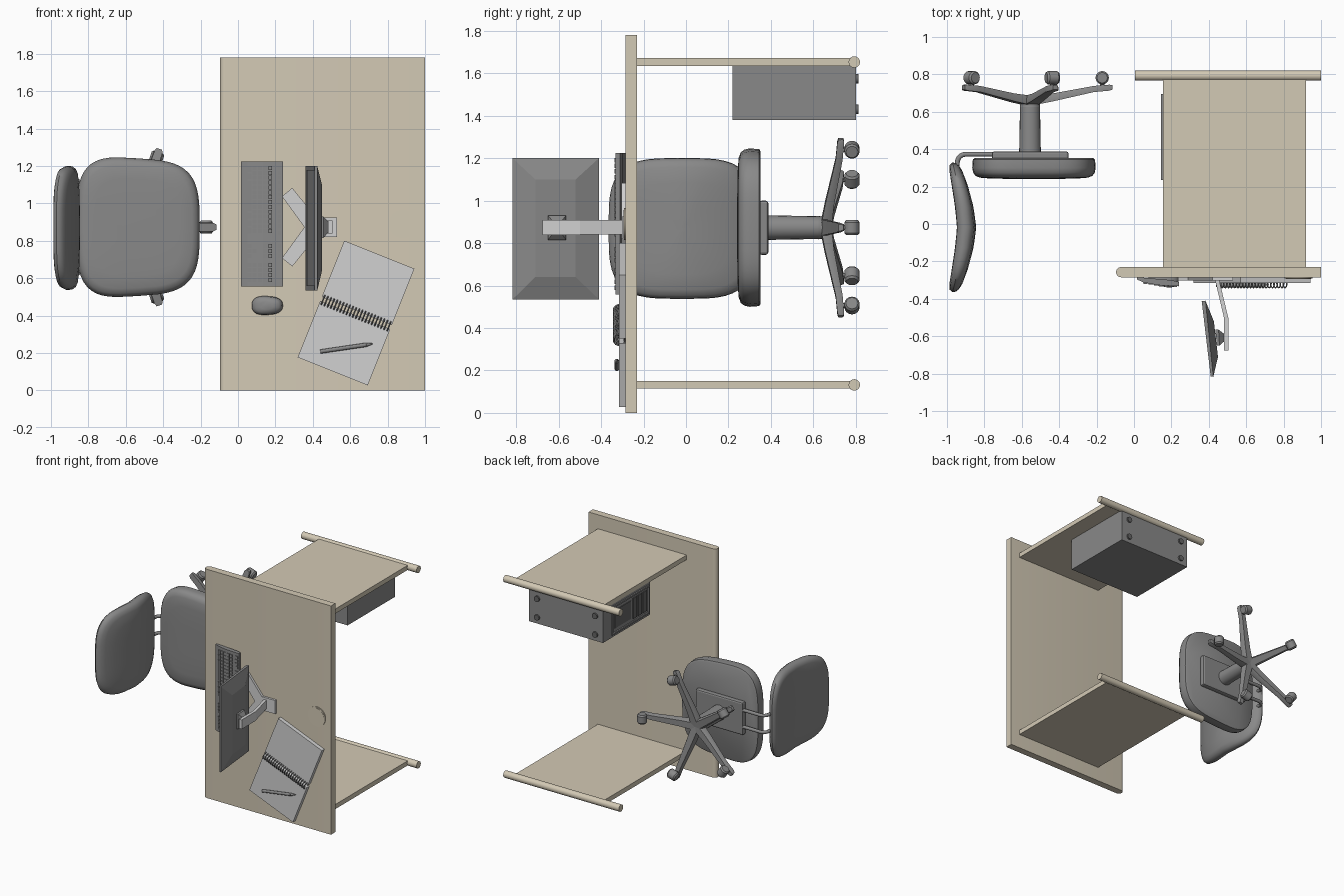
import bpy, bmesh, math
from mathutils import Vector, Matrix

if "Cube" in bpy.data.objects:
    bpy.data.objects.remove(bpy.data.objects["Cube"])


def material(name, rgb):
    m = bpy.data.materials.new(name)
    m.diffuse_color = (*rgb, 1)
    m.use_nodes = True
    m.node_tree.nodes["Principled BSDF"].inputs["Base Color"].default_value = m.diffuse_color
    return m


BEIGE = material("desk_beige", (0.65, 0.585, 0.46))
GREY = material("mid_grey", (0.25, 0.25, 0.25))
LIGHT = material("light_grey", (0.64, 0.64, 0.64))
DARK = material("dark_grey", (0.13, 0.13, 0.13))


def finish(name, bm, mat, smooth=None):
    bmesh.ops.recalc_face_normals(bm, faces=bm.faces)
    me = bpy.data.meshes.new(name)
    bm.to_mesh(me)
    bm.free()
    ob = bpy.data.objects.new(name, me)
    bpy.context.collection.objects.link(ob)
    me.materials.append(mat)
    if smooth:
        bpy.ops.object.select_all(action='DESELECT')
        ob.select_set(True)
        bpy.context.view_layer.objects.active = ob
        bpy.ops.object.shade_smooth_by_angle(angle=math.radians(smooth))
    return ob


def add_box(bm, x, y, z, mat=None):
    m = Matrix.Translation((sum(x) / 2, sum(y) / 2, sum(z) / 2)) @ Matrix.Diagonal(
        (x[1] - x[0], y[1] - y[0], z[1] - z[0], 1))
    bmesh.ops.create_cube(bm, size=1, matrix=(mat or Matrix()) @ m)


def box(name, x, y, z, mat, bevel=0):
    bm = bmesh.new()
    add_box(bm, x, y, z)
    if bevel:
        bmesh.ops.bevel(bm, geom=bm.edges[:], offset=bevel, segments=2, affect='EDGES', profile=0.5)
    return finish(name, bm, mat)


def add_loft(bm, rings):
    rows = [[bm.verts.new(p) for p in r] for r in rings]
    n = len(rows[0])
    for a, b in zip(rows, rows[1:]):
        for i in range(n):
            bm.faces.new((a[i], a[(i + 1) % n], b[(i + 1) % n], b[i]))
    bm.faces.new(rows[0])
    bm.faces.new(rows[-1])


def loft(name, rings, mat, smooth=None):
    bm = bmesh.new()
    add_loft(bm, rings)
    return finish(name, bm, mat, smooth)


def prism(name, pts, z0, z1, mat, smooth=None):
    return loft(name, [[(x, y, z) for x, y in pts] for z in (z0, z1)], mat, smooth)


def add_cyl(bm, a, b, r1, r2=None, seg=16):
    a, b = Vector(a), Vector(b)
    rot = (b - a).to_track_quat('Z', 'Y').to_matrix().to_4x4()
    bmesh.ops.create_cone(bm, cap_ends=True, segments=seg, radius1=r1, radius2=r1 if r2 is None else r2,
                          depth=(b - a).length, matrix=Matrix.Translation((a + b) / 2) @ rot)


def cyl(name, a, b, r1, mat, r2=None, seg=16):
    bm = bmesh.new()
    add_cyl(bm, a, b, r1, r2, seg)
    return finish(name, bm, mat, 40)


def superellipse(n, power):
    out = []
    for i in range(n):
        c, s = math.cos(2 * math.pi * i / n), math.sin(2 * math.pi * i / n)
        out.append((math.copysign(abs(c) ** (2 / power), c), math.copysign(abs(s) ** (2 / power), s)))
    return out


# --- desk, lying on its side: top with a bullnose edge, two panels, foot bars
nose = [(-0.068 - 0.028 * math.sin(t), -0.2575 + 0.0275 * math.cos(t))
        for t in [math.pi * i / 10 for i in range(11)]]
prism("desk_top", nose + [(1.0, -0.285), (1.0, -0.23)], 0, 1.78, BEIGE, 30)
for side, z in (("upper", 1.653), ("lower", 0.132)):
    box(side + "_panel", (0.155, 0.92), (-0.231, 0.79), (z - 0.018, z + 0.018), BEIGE)
    cyl(side + "_foot_bar", (0.005, 0.793, z), (1.0, 0.793, z), 0.027, BEIGE)
bm = bmesh.new()                                   # cable cover ring
for r, y in ((0.075, -0.292), (0.066, -0.294)):
    add_cyl(bm, (0.88, -0.28, 0.89), (0.88, y, 0.89), r, seg=28)
finish("cable_cover", bm, BEIGE, 30)

# --- computer case hung under the upper panel
box("computer_case", (0.155, 0.79), (0.22, 0.8), (1.38, 1.636), GREY)
bm = bmesh.new()
for y in ((0.235, 0.25), (0.68, 0.695)):
    add_box(bm, (0.145, 0.156), y, (1.4, 1.62))
for z in ((1.4, 1.412), (1.608, 1.62)):
    add_box(bm, (0.145, 0.156), (0.235, 0.695), z)
finish("case_front_frame", bm, GREY)
bm = bmesh.new()
for y in (0.27, 0.33, 0.39):
    add_box(bm, (0.148, 0.156), (y, y + 0.045), (1.43, 1.59))
add_box(bm, (0.150, 0.156), (0.46, 0.66), (1.44, 1.58))
finish("case_drive_covers", bm, DARK)
bm = bmesh.new()
for x in (0.22, 0.72):
    for z in (1.43, 1.575):
        add_cyl(bm, (x, 0.798, z), (x, 0.812, z), 0.022)
finish("case_feet", bm, DARK, 40)

# --- office chair, lying on its back side (its up direction is -y)
HX, HZ = -0.556, 0.873
outline = superellipse(48, 3.6)


def seat_ring(y, s):
    return [(-0.535 + 0.33 * s * a, y, HZ + (0.368 - 0.022 * a) * s * b) for a, b in outline]


loft("seat", [seat_ring(y, s) for y, s in ((0.352, 0.96), (0.345, 0.99), (0.30, 1.0), (0.275, 0.985),
     (0.258, 0.95), (0.248, 0.88), (0.243, 0.7), (0.241, 0.35))], GREY, 40)


def back_ring(dx, s):
    pts = []
    for a, b in outline:
        t = abs(a * s)
        w = 1 - 0.3 * t * t
        pts.append((-0.897 - 0.065 * t ** 1.5 + dx * w, -0.018 + 0.347 * a * s, 0.869 + 0.332 * b * s))
    return pts


loft("backrest", [back_ring(d, s) for d, s in ((-0.05, 0.05), (-0.05, 0.35), (-0.05, 0.65), (-0.048, 0.88),
     (-0.038, 0.96), (-0.012, 1.0), (0.012, 0.99), (0.03, 0.95), (0.041, 0.87), (0.048, 0.65),
     (0.051, 0.35), (0.052, 0.05))], GREY, 50)
box("seat_plate", (-0.76, -0.35), (0.345, 0.388), (0.745, 1.0), GREY, 0.012)

for i, z in enumerate((0.808, 0.938)):             # bent rods that carry the backrest
    cu = bpy.data.curves.new("rod_path", 'CURVE')
    cu.dimensions = '3D'
    cu.bevel_depth, cu.bevel_resolution = 0.013, 2
    sp = cu.splines.new('POLY')
    pts = [(-0.70, 0.373)] + [(-0.90 - 0.045 * math.sin(t), 0.328 + 0.045 * math.cos(t))
                              for t in [math.pi / 2 * k / 5 for k in range(6)]] + [(-0.945, 0.27)]
    sp.points.add(len(pts) - 1)
    for p, (x, y) in zip(sp.points, pts):
        p.co = (x, y, z, 1)
    cu.materials.append(GREY)
    rod = bpy.data.objects.new(f"backrest_rod_{i + 1}", cu)
    bpy.context.collection.objects.link(rod)

cyl("chair_column", (HX, 0.38, HZ), (HX, 0.655, HZ), 0.058, GREY, 0.053, 20)
cyl("chair_hub", (HX, 0.625, HZ), (HX, 0.68, HZ), 0.055, GREY, 0.045, 20)
for i in range(5):                                  # star base and casters
    rot = Matrix.Translation((HX, 0, HZ)) @ Matrix.Rotation(-math.radians(72 * i), 4, 'Y')
    rings = [[rot @ Vector(p) for p in ((r, y0, -w), (r, y0, w), (r, (y0 + y1) / 2, w), (r, y1, w * 0.7),
              (r, y1, -w * 0.7), (r, (y0 + y1) / 2, -w))]
             for r, w, y0, y1 in ((0, 0.04, 0.632, 0.685), (0.12, 0.034, 0.655, 0.698),
                                  (0.34, 0.024, 0.705, 0.738), (0.425, 0.022, 0.713, 0.745),
                                  (0.44, 0.015, 0.718, 0.742))]
    loft(f"base_leg_{i + 1}", rings, GREY, 30)
    bm = bmesh.new()
    for a, b, r1, r2 in ((-0.035, -0.025, 0.028, 0.036), (-0.025, 0.025, 0.036, 0.036),
                         (0.025, 0.035, 0.036, 0.028)):
        add_cyl(bm, rot @ Vector((0.386, 0.782, a)), rot @ Vector((0.386, 0.782, b)), r1, r2)
    add_cyl(bm, rot @ Vector((0.386, 0.72, 0)), rot @ Vector((0.386, 0.76, 0)), 0.012)
    finish(f"caster_{i + 1}", bm, GREY, 35)

# --- monitor: tilted screen with a stepped back, on a forked stand
def screen_ring(p, q, z0, z1):
    return [(*p, z0), (*p, z1), (*q, z1), (*q, z0)]


loft("monitor", [screen_ring((0.371, -0.435), (0.413, -0.79), 0.56, 1.175),
                 screen_ring((0.366, -0.433), (0.408, -0.793), 0.56, 1.175),
                 screen_ring((0.362, -0.412), (0.410, -0.815), 0.535, 1.2),
                 screen_ring((0.382, -0.410), (0.424, -0.817), 0.535, 1.2),
                 screen_ring((0.427, -0.52), (0.449, -0.71), 0.64, 1.1)], GREY)
loft("monitor_mount", [screen_ring((0.435, -0.565), (0.443, -0.65), 0.815, 0.93),
                       screen_ring((0.452, -0.565), (0.457, -0.65), 0.815, 0.93),
                       screen_ring((0.485, -0.59), (0.485, -0.625), 0.85, 0.9)], GREY)
box("stand_head", (0.482, 0.505), (-0.675, -0.5), (0.838, 0.91), LIGHT)
prism("stand_arm", [(0.43, -0.285), (0.452, -0.285), (0.505, -0.505), (0.482, -0.505)], 0.84, 0.908, LIGHT)
box("stand_foot", (0.36, 0.53), (-0.302, -0.284), (0.82, 0.925), LIGHT)
for name, s in (("upper", 1), ("lower", -1)):
    fork = [(0.42, 0.0), (0.42, 0.05), (0.29, 0.21), (0.235, 0.165), (0.355, 0.0)]
    loft(f"stand_fork_{name}", [[(x, y, 0.873 + s * z) for x, z in fork] for y in (-0.284, -0.303)], LIGHT)

# --- keyboard
prism("keyboard", [(0.015, -0.284), (0.015, -0.296), (0.05, -0.312), (0.13, -0.327), (0.24, -0.333),
                   (0.24, -0.31), (0.2, -0.3)], 0.557, 1.224, GREY)
bm = bmesh.new()
for row, x in enumerate((0.05, 0.078, 0.106, 0.134, 0.162, 0.21)):
    top = -0.318 - 0.02 * min(1, (x - 0.04) / 0.12)
    cols = [(1.2 - 0.026 * k, 0.021) for k in range(14)]
    if row == 0:
        cols = [(1.2, 0.032), (1.16, 0.03), (1.12, 0.16), (0.95, 0.03), (0.91, 0.03), (0.87, 0.03)]
    elif row == 5:
        cols = [(1.2 - 0.026 * k - 0.012 * (k // 4), 0.021) for k in range(13)]
    if row != 2:
        cols += [(0.782 - 0.026 * k, 0.021) for k in range(3) if row != 1 or k == 1]
    if row != 5:
        cols += [(0.682 - 0.027 * k, 0.021) for k in range(4)]
    for z, w in cols:
        add_box(bm, (x, x + 0.021), (top, top + 0.022), (z - w, z))
finish("keys", bm, GREY)

# --- mouse
mouse = superellipse(28, 2.6)
loft("mouse", [[(0.157 + 0.083 * s * a, y - 0.006 * a * (y < -0.3), 0.454 + 0.05 * s * b * (1 - 0.08 * a))
                for a, b in mouse] for y, s in ((-0.284, 0.95), (-0.296, 1), (-0.315, 0.93),
                                                (-0.328, 0.75), (-0.335, 0.4))], GREY, 50)

# --- open spiral notebook with a pen; local x across, local z along the pages
u, v = Vector((0.928, 0, -0.371)), Vector((0.371, 0, 0.928))
page = Matrix(((u.x, 0, v.x, 0.631), (0, 1, 0, 0), (u.z, 0, v.z, 0.414), (0, 0, 0, 1)))
for name, z in (("upper", (0.012, 0.336)), ("lower", (-0.336, -0.012))):
    bm = bmesh.new()
    add_box(bm, (-0.202, 0.202), (-0.316, -0.284), z, page)
    finish(f"notebook_{name}_pages", bm, LIGHT)
bm = bmesh.new()
for k in range(22):
    x = -0.19 + 0.38 * k / 21
    rings = []
    for j in range(14):
        t = 2 * math.pi * j / 14
        rings.append([page @ Vector((x + 0.004 * math.cos(q), -0.314 + (0.027 + 0.004 * math.sin(q)) * math.cos(t),
                      (0.027 + 0.004 * math.sin(q)) * math.sin(t))) for q in (0, 1.571, 3.142, 4.712)])
    add_loft(bm, rings + [rings[0]])
bmesh.ops.remove_doubles(bm, verts=bm.verts, dist=0.0001)
finish("spiral_binding", bm, GREY, 60)
bm = bmesh.new()
a, b, tip = Vector((0.44, -0.326, 0.208)), Vector((0.685, -0.326, 0.244)), Vector((0.722, -0.322, 0.25))
add_cyl(bm, a, b, 0.011, seg=10)
add_cyl(bm, b, tip, 0.011, 0.002, seg=10)
finish("pen", bm, GREY, 40)
